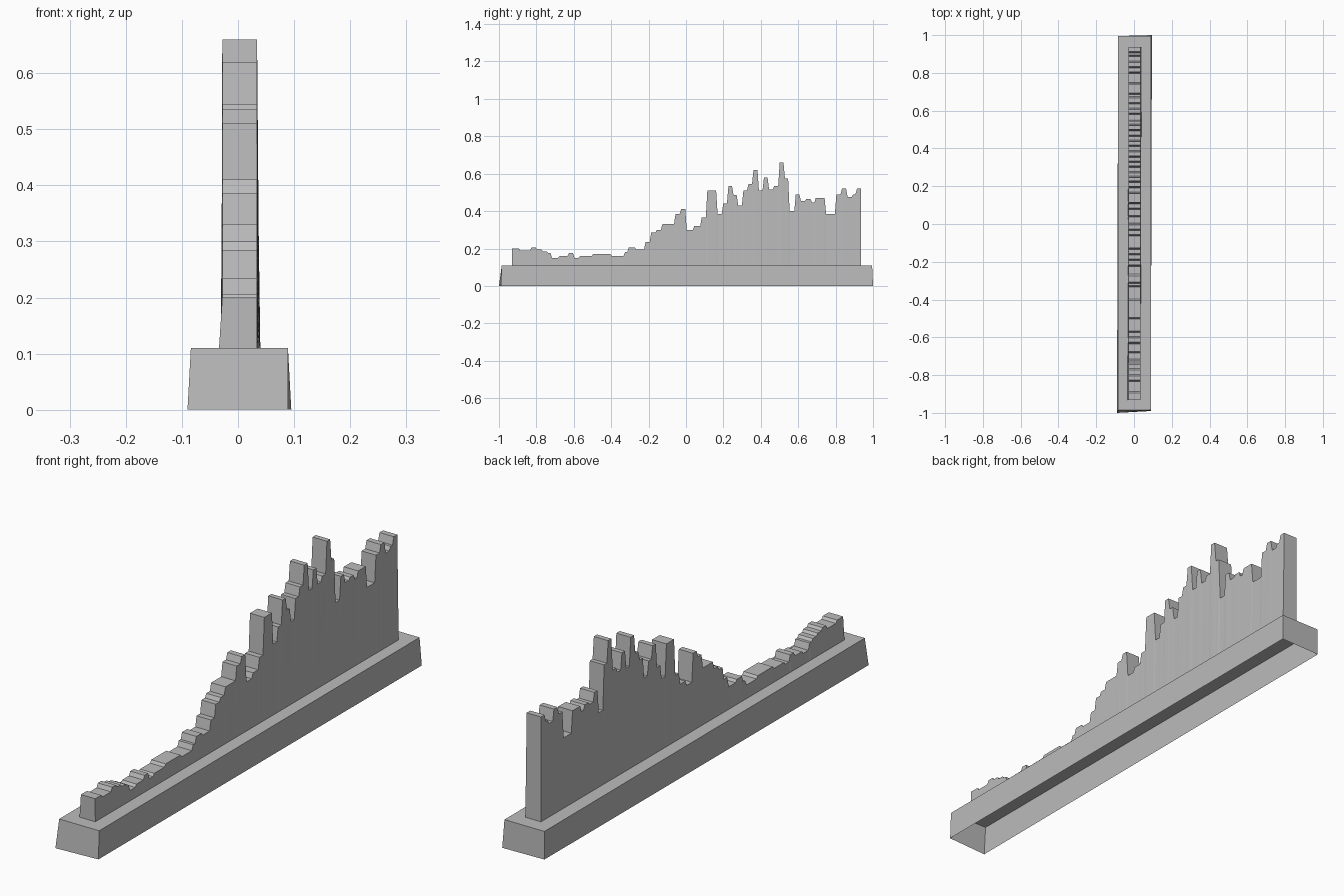
import bpy
import bmesh

# Remove the default object
cube = bpy.data.objects.get("Cube")
if cube:
    bpy.data.objects.remove(cube, do_unlink=True)

BASE_TOP = 0.11
RAMP = 0.008                 # width of the steep slope between two steps
LEFT, RIGHT = -0.028, 0.034  # wall faces at the crest
SKEW = 0.006                 # outward drift of the wall foot

# Crest steps: (start along y, height), both in hundredths
STEPS = [
    (-93.5, 20), (-89, 19), (-83, 20.5), (-80, 19.5), (-77, 18.5), (-74, 17.5),
    (-72, 15), (-68, 16), (-63, 17.5), (-60, 15), (-57, 16), (-50, 17),
    (-40, 16), (-33, 18), (-31, 20.5), (-27, 19.5), (-22, 23.5), (-19, 28.5),
    (-16, 30), (-13, 33), (-6, 38.5), (-3, 41), (0, 30), (4, 32), (8, 36.5),
    (11, 51), (16.5, 38.5), (19.5, 44), (22.3, 53.5), (25, 48.5), (27.5, 43),
    (30.3, 51), (33, 54.5), (35.7, 62), (38.6, 51), (41.3, 58), (44, 51.5),
    (46.8, 53.5), (49.7, 66), (52.5, 57.5), (55, 40), (58.3, 49), (61, 45.5),
    (64, 46.5), (67, 44.5), (69, 47), (74.5, 38.5), (80, 49), (83, 52),
    (86, 47.5), (89, 49), (91, 52), (94, 52),
]


def grey_material():
    mat = bpy.data.materials.new("plain_grey")
    mat.use_nodes = True
    colour = (0.5, 0.5, 0.5, 1.0)
    mat.diffuse_color = colour
    shader = mat.node_tree.nodes["Principled BSDF"]
    shader.inputs["Base Color"].default_value = colour
    shader.inputs["Roughness"].default_value = 0.8
    return mat


def finish(name, bm, mat):
    bmesh.ops.recalc_face_normals(bm, faces=bm.faces)
    mesh = bpy.data.meshes.new(name)
    bm.to_mesh(mesh)
    bm.free()
    mesh.materials.append(mat)
    obj = bpy.data.objects.new(name, mesh)
    bpy.context.collection.objects.link(obj)
    return obj


def crest_profile():
    """Flat treads joined by short steep ramps."""
    points = []
    for (start, height), (end, _) in zip(STEPS, STEPS[1:]):
        points.append((start / 100 + RAMP / 2, height / 100))
        points.append((end / 100 - RAMP / 2, height / 100))
    return points


def build_base(mat):
    # Hollow tray, open below, with two slightly drawn-out lower corners
    top = [(-0.084, -0.985), (0.089, -0.985), (0.089, 0.995), (-0.084, 0.995)]
    foot = [(-0.09, -1), (0.089, -0.99), (0.095, 1), (-0.084, 0.995)]
    bm = bmesh.new()
    upper = [bm.verts.new((x, y, BASE_TOP)) for x, y in top]
    lower = [bm.verts.new((x, y, 0)) for x, y in foot]
    bm.faces.new(upper)
    for i in range(4):
        j = (i + 1) % 4
        bm.faces.new((lower[i], lower[j], upper[j], upper[i]))
    return finish("base", bm, mat)


def build_wall(mat):
    # Stepped wall: one cross-section per crest point, bridged along y
    bm = bmesh.new()
    sections = []
    for y, z in crest_profile():
        t = (y + 1) / 2
        corners = [
            (LEFT - SKEW * (1 - t), y, BASE_TOP), (LEFT, y, z),
            (RIGHT, y, z), (RIGHT + SKEW * t, y, BASE_TOP),
        ]
        sections.append([bm.verts.new(c) for c in corners])
    for a, b in zip(sections, sections[1:]):
        for i in range(3):
            bm.faces.new((a[i], a[i + 1], b[i + 1], b[i]))
    for end in (sections[0], sections[-1]):
        bm.faces.new(end)
    return finish("stepped_wall", bm, mat)


grey = grey_material()
build_base(grey)
build_wall(grey)
